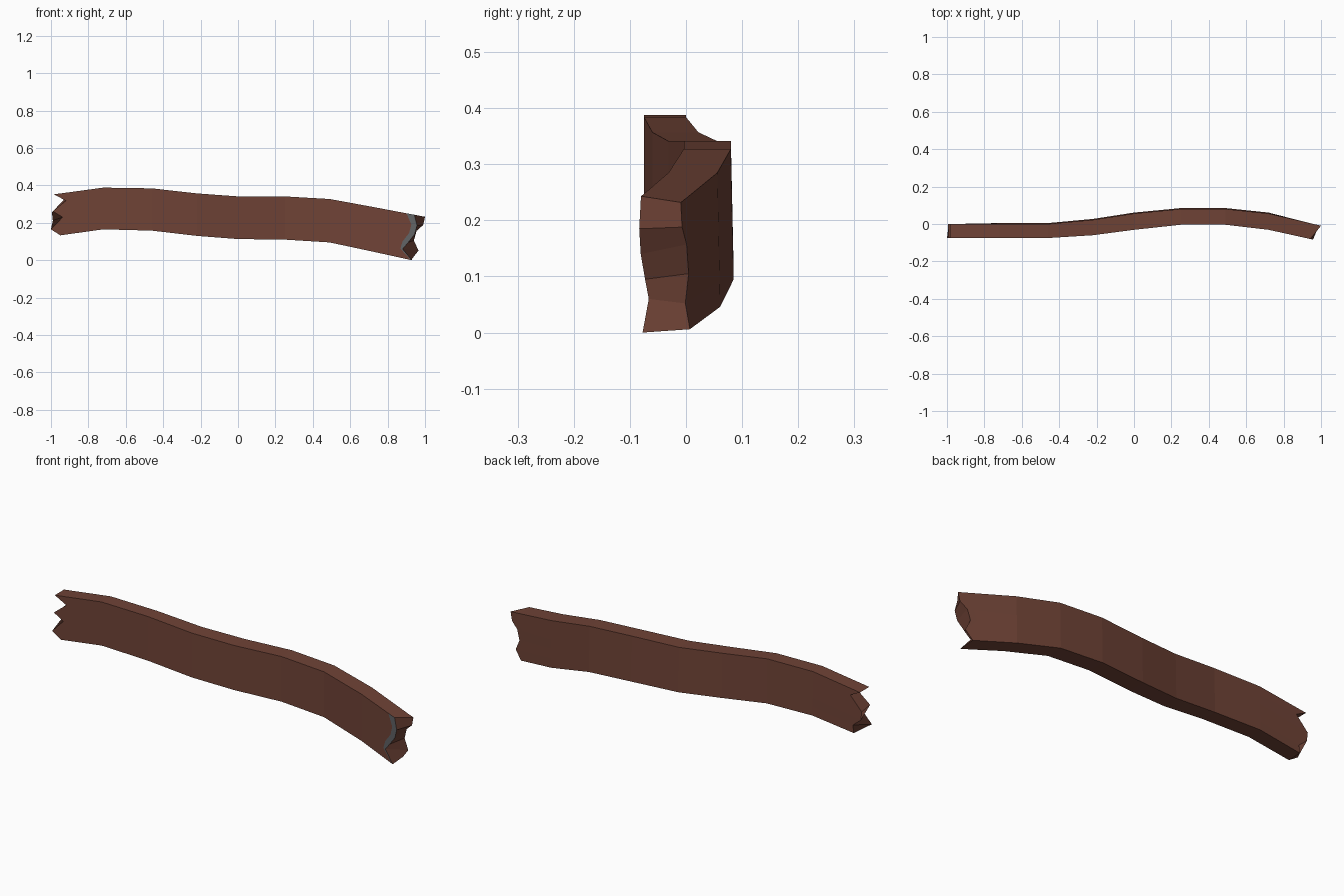
import bpy, bmesh

if "Cube" in bpy.data.objects:
    bpy.data.objects.remove(bpy.data.objects["Cube"])

def material(name, rgb):
    m = bpy.data.materials.new(name)
    m.diffuse_color = (*rgb, 1)
    m.use_nodes = True
    m.node_tree.nodes["Principled BSDF"].inputs["Base Color"].default_value = m.diffuse_color
    return m

# Centreline stations: x, front y, back y, bottom z, top z
stations = [(-0.72, -.075, .000, .165, .388), (-0.46, -.075, .000, .158, .384),
            (-0.22, -.060, .022, .130, .357), (0.00, -.031, .056, .113, .341),
            (0.25, -.004, .080, .110, .341), (0.49, -.004, .080, .095, .327),
            (0.72, -.031, .056, .046, .285)]

# Splintered ends: (x, z) from top to bottom on the front and back faces
left_front = [(-.985, .352), (-.92, .318), (-.99, .262), (-.937, .23), (-1.0, .165), (-.95, .133)]
left_back = [(-.985, .352), (-.93, .325), (-.995, .255), (-.99, .212), (-.945, .175), (-.95, .135)]
right_front = [(.943, .243), (.957, .185), (.945, .14), (.91, .095), (.88, .06), (.93, 0)]
right_back = [(1.0, .232), (.99, .188), (.955, .157), (.94, .105), (.965, .052), (.93, .006)]
strip = [.042, .03, .03, .03, .012, .006]      # width of the grey edge strip
ROWS = 6

def face_y(x, side):
    """Depth of the front (-1) or back (1) face at x."""
    if x < -.72:
        return -.075 if side < 0 else 0
    t = (x - .72) / .24
    return -.031 - .053 * t if side < 0 else .056 - .056 * t

bm = bmesh.new()

def section(front, back):
    return [[bm.verts.new((x, face_y(x, s), z)) for x, z in pts]
            for s, pts in ((-1, front), (1, back))]

def inset(pts):
    return [(x - w, z + .18 * w) for (x, z), w in zip(pts, strip)]

sections = [section(left_front, left_back)]
for x, yf, yb, z0, z1 in stations:
    zs = [z1 + (z0 - z1) * i / (ROWS - 1) for i in range(ROWS)]
    sections.append([[bm.verts.new((x, yf, z)) for z in zs],
                     [bm.verts.new((x, yb + .005 * i / (ROWS - 1), z)) for i, z in enumerate(zs)]])
sections.append(section(inset(right_front), inset(right_back)))
sections.append(section(right_front, right_back))

# Skin the plank: front, back, top and bottom between sections
last = len(sections) - 2
for k, (a, b) in enumerate(zip(sections, sections[1:])):
    for side in (0, 1):
        for i in range(ROWS - 1):
            f = bm.faces.new((a[side][i], b[side][i], b[side][i + 1], a[side][i + 1]))
            if k == last and side == 0:
                f.material_index = 1
    for i in (0, ROWS - 1):
        bm.faces.new((a[0][i], b[0][i], b[1][i], a[1][i]))

# Broken end caps
for s in (sections[0], sections[-1]):
    for i in range(ROWS - 1):
        bm.faces.new((s[0][i], s[1][i], s[1][i + 1], s[0][i + 1]))

bmesh.ops.recalc_face_normals(bm, faces=bm.faces)
mesh = bpy.data.meshes.new("broken_plank")
bm.to_mesh(mesh)
bm.free()
mesh.materials.append(material("dark brown wood", (.16, .056, .037)))
mesh.materials.append(material("grey edge", (.12, .125, .13)))
plank = bpy.data.objects.new("broken_plank", mesh)
bpy.context.collection.objects.link(plank)
